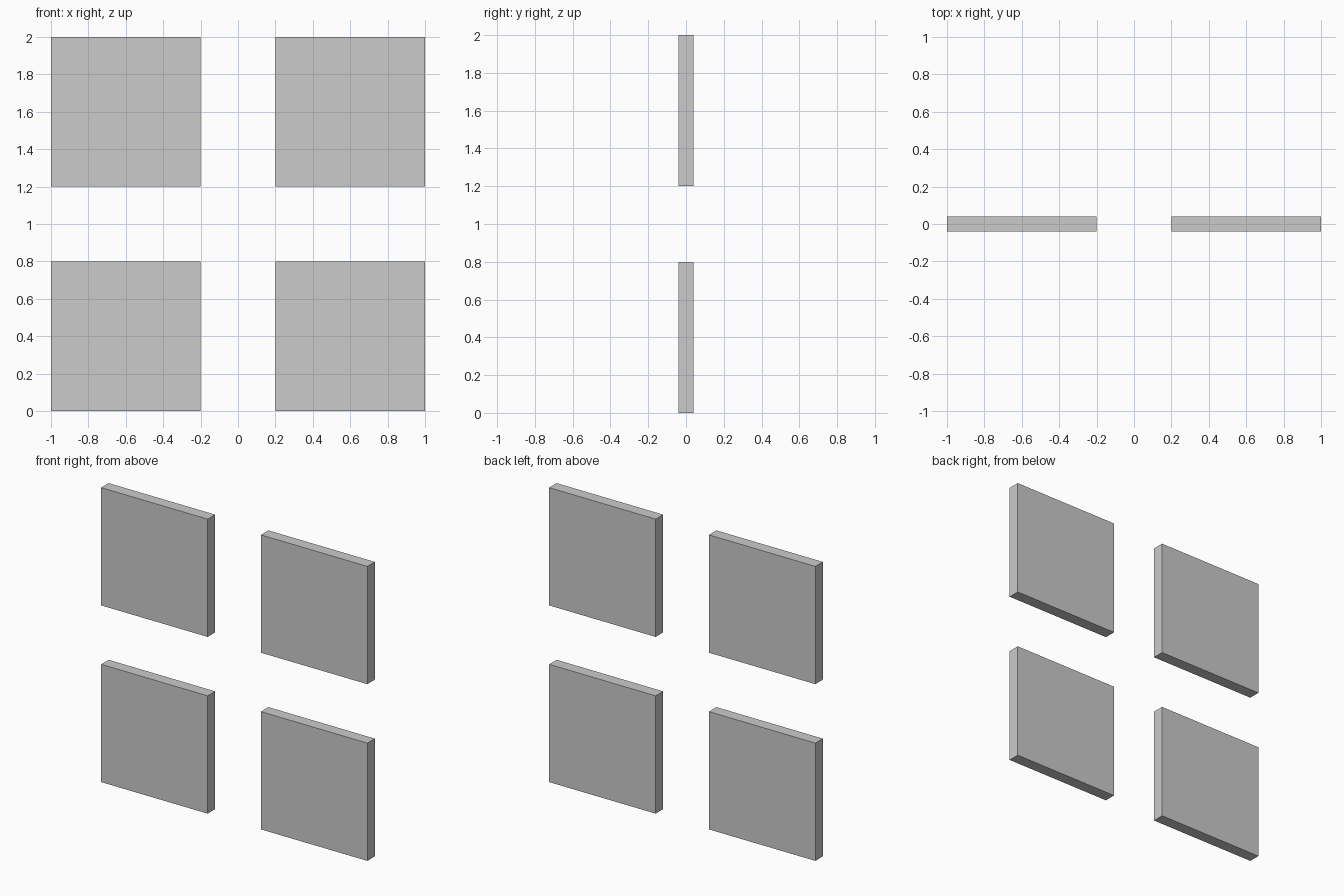
import bpy

if "Cube" in bpy.data.objects:
    bpy.data.objects.remove(bpy.data.objects["Cube"])

PANEL = 0.8       # side of each square panel
THICK = 0.08      # panel depth along y


def add_panel(name, x, z):
    bpy.ops.mesh.primitive_cube_add(size=1, location=(x, 0, z))
    panel = bpy.context.object
    panel.name = name
    panel.scale = (PANEL, THICK, PANEL)
    bpy.ops.object.transform_apply(location=False, rotation=False, scale=True)
    return panel


# Four square panels in a two by two grid
for row, z in (("lower", 0.4), ("upper", 1.6)):
    for side, x in (("left", -0.6), ("right", 0.6)):
        add_panel(f"{row}_{side}_panel", x, z)
